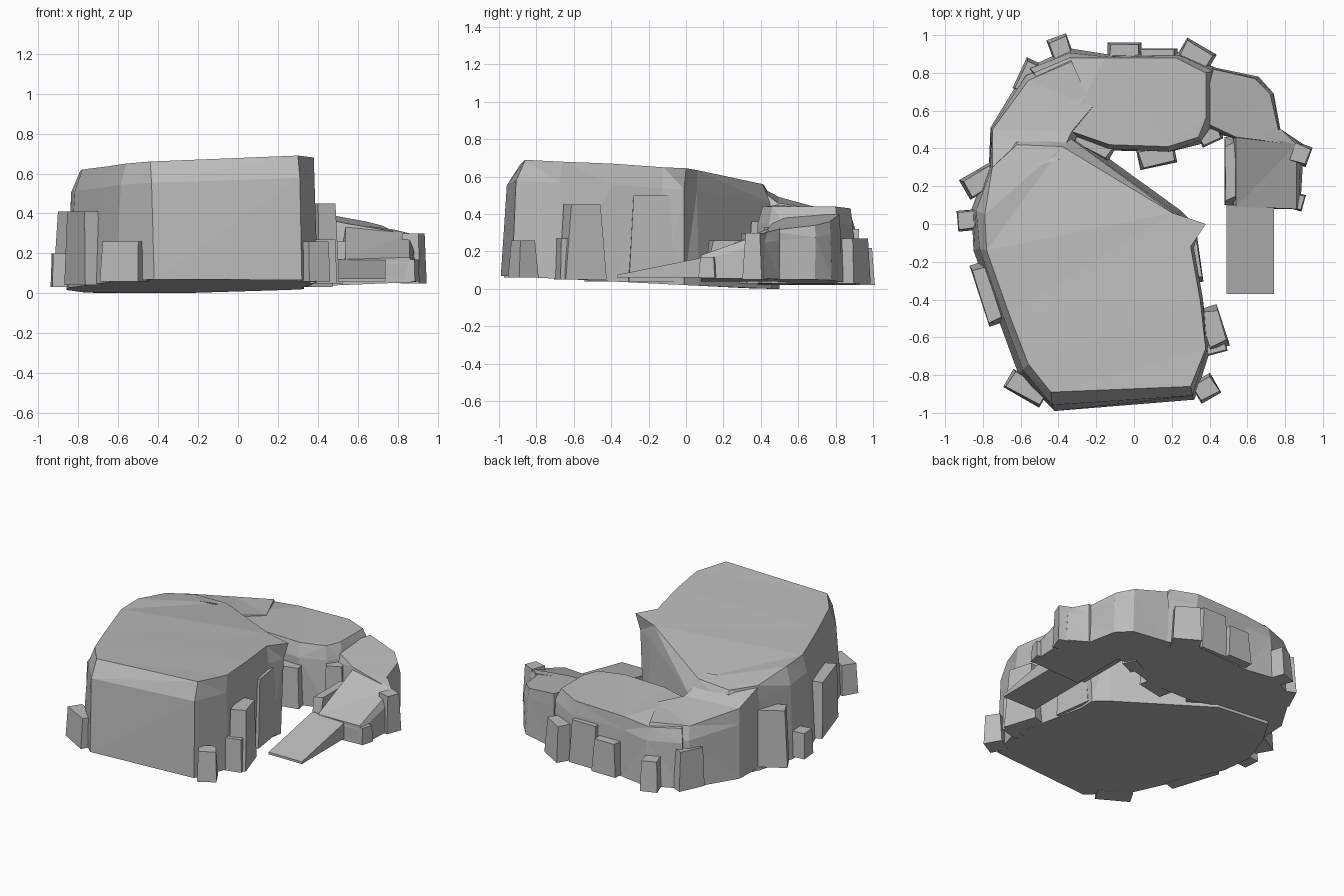
import bpy
import bmesh
import math
import random
from mathutils import Matrix, Vector

random.seed(4)
if "Cube" in bpy.data.objects:
    bpy.data.objects.remove(bpy.data.objects["Cube"], do_unlink=True)

# single stone colour
stone = bpy.data.materials.new("stone grey")
stone.use_nodes = True
stone_colour = (0.5, 0.5, 0.5, 1)
stone.diffuse_color = stone_colour
stone.node_tree.nodes["Principled BSDF"].inputs["Base Color"].default_value = stone_colour


def finish(bm, name):
    """Turn the working mesh into a flat shaded stone object."""
    bmesh.ops.recalc_face_normals(bm, faces=bm.faces)
    mesh = bpy.data.meshes.new(name)
    bm.to_mesh(mesh)
    bm.free()
    mesh.materials.append(stone)
    obj = bpy.data.objects.new(name, mesh)
    bpy.context.collection.objects.link(obj)
    return obj


def cliff(name, outline, floor, rough=0.01, shoulder=0.78):
    """Loft a rock mass; each outline entry is top x, y, z and base x, y."""
    bm = bmesh.new()
    rings = [[], [], []]
    for top_x, top_y, top_z, base_x, base_y in outline:
        top = Vector((top_x, top_y, top_z))
        base = Vector((base_x, base_y, floor(base_x, base_y)))
        middle = top.lerp(base, 0.6)
        middle.z = base.z + (top.z - base.z) * shoulder
        middle.x += random.uniform(-rough, rough)
        middle.y += random.uniform(-rough, rough)
        for ring, point in zip(rings, (base, middle, top)):
            ring.append(bm.verts.new(point))
    count = len(outline)
    for lower, upper in zip(rings, rings[1:]):
        for i in range(count):
            j = (i + 1) % count
            bm.faces.new((lower[i], lower[j], upper[j], upper[i]))
    bm.faces.new(rings[0])
    bm.faces.new(rings[-1])
    bmesh.ops.triangulate(bm, faces=bm.faces[:])
    return finish(bm, name)


def boulder(name, x, y, turn, width, depth, low, high):
    """Add a tapered block that juts out of a cliff."""
    bm = bmesh.new()
    bmesh.ops.create_cube(bm, size=1)
    for v in bm.verts:
        if v.co.z > 0:
            v.co.x *= random.uniform(0.8, 0.95)
            v.co.y *= random.uniform(0.7, 0.9)
    place = (Matrix.Translation((x, y, (low + high) / 2))
             @ Matrix.Rotation(math.radians(turn), 4, "Z")
             @ Matrix.Diagonal((width, depth, high - low, 1)))
    bmesh.ops.transform(bm, matrix=place, verts=bm.verts)
    return finish(bm, name)


def plateau_floor(x, y):
    return max(0, 0.02 - 0.05 * y)


def ridge_floor(x, y):
    return 0.02 + 0.04 * max(0, x)


# high plateau
cliff("plateau", [
    (-.44, -.89, .66, -.42, -.99),
    (.30, -.86, .69, .32, -.93),
    (.38, -.66, .68, .40, -.68),
    (.35, -.40, .67, .36, -.40),
    (.30, -.12, .65, .32, -.12),
    (.38, .00, .645, .33, -.01),
    (.20, .06, .635, .25, .07),
    (-.38, .41, .56, -.29, .46),
    (-.62, .42, .55, -.66, .50),
    (-.75, .30, .57, -.77, .32),
    (-.79, .05, .615, -.86, .08),
    (-.78, -.14, .62, -.85, -.14),
    (-.66, -.48, .635, -.72, -.50),
    (-.56, -.74, .65, -.61, -.80),
], plateau_floor, shoulder=0.82)

# slope joining the plateau to the back ridge
cliff("saddle_slope", [
    (-.75, .25, .575, -.77, .26),
    (-.40, .34, .575, -.30, .42),
    (-.33, .49, .46, -.28, .48),
    (-.22, .62, .44, -.22, .62),
    (-.33, .86, .425, -.36, .90),
    (-.56, .76, .42, -.59, .79),
    (-.75, .50, .49, -.76, .51),
], ridge_floor)

# lower ridge curving round the back
cliff("back_ridge", [
    (-.36, .50, .45, -.33, .46),
    (-.13, .42, .44, -.14, .39),
    (.18, .41, .44, .18, .38),
    (.34, .46, .44, .38, .43),
    (.38, .56, .44, .44, .50),
    (.38, .80, .44, .45, .82),
    (.22, .88, .43, .24, .91),
    (-.15, .88, .42, -.15, .90),
    (-.34, .88, .40, -.34, .93),
    (-.53, .80, .41, -.56, .83),
], ridge_floor)

# rounded shoulder above the ramp
cliff("ramp_shoulder", [
    (.35, .55, .39, .35, .50),
    (.54, .46, .35, .52, .46),
    (.78, .43, .31, .79, .42),
    (.72, .69, .34, .74, .69),
    (.64, .77, .36, .66, .78),
    (.42, .82, .40, .42, .83),
], ridge_floor)

# steep landing between the shoulder and the ramp
cliff("ramp_landing", [
    (.54, .09, .17, .52, .08),
    (.86, .08, .18, .88, .08),
    (.86, .42, .30, .90, .42),
    (.78, .50, .32, .78, .50),
    (.54, .50, .35, .52, .50),
], ridge_floor, rough=0)

# flat entrance ramp
cliff("entrance_ramp", [
    (.49, -.37, .075, .49, -.37),
    (.74, -.37, .075, .74, -.37),
    (.74, .10, .17, .74, .10),
    (.49, .10, .17, .49, .10),
], lambda x, y: .06, rough=0)

# loose blocks round the outer cliffs
outer_blocks = [
    (-.39, .93, 20, .11, .13, .02, .22),
    (-.56, .78, 65, .18, .10, .02, .28),
    (-.05, .91, 0, .18, .10, .03, .25),
    (.13, .90, 0, .20, .06, .03, .32),
    (.33, .89, -30, .18, .12, .03, .27),
    (-.81, .23, 30, .20, .12, .03, .41),
    (-.87, .02, 5, .13, .11, .03, .20),
    (-.78, -.37, 18, .08, .34, .04, .41),
    (-.57, -.87, -30, .22, .11, .06, .26),
    (.38, -.87, 30, .12, .12, .06, .26),
    (.42, -.55, 18, .11, .23, .05, .45),
    (.42, -.66, 15, .14, .06, .05, .27),
]
# loose blocks inside the hollow and beside the ramp
inner_blocks = [
    (.32, -.18, 8, .06, .26, .04, .50),
    (-.22, .43, -28, .24, .10, .03, .36),
    (.12, .36, 12, .20, .11, .03, .30),
    (.40, .47, 25, .12, .09, .03, .33),
    (.51, .28, 0, .06, .36, .05, .26),
    (.88, .37, -20, .10, .11, .05, .30),
    (.86, .12, -15, .08, .09, .06, .17),
]
for label, blocks in (("outer_block", outer_blocks), ("inner_block", inner_blocks)):
    for number, block in enumerate(blocks):
        boulder(f"{label}_{number + 1}", *block)
